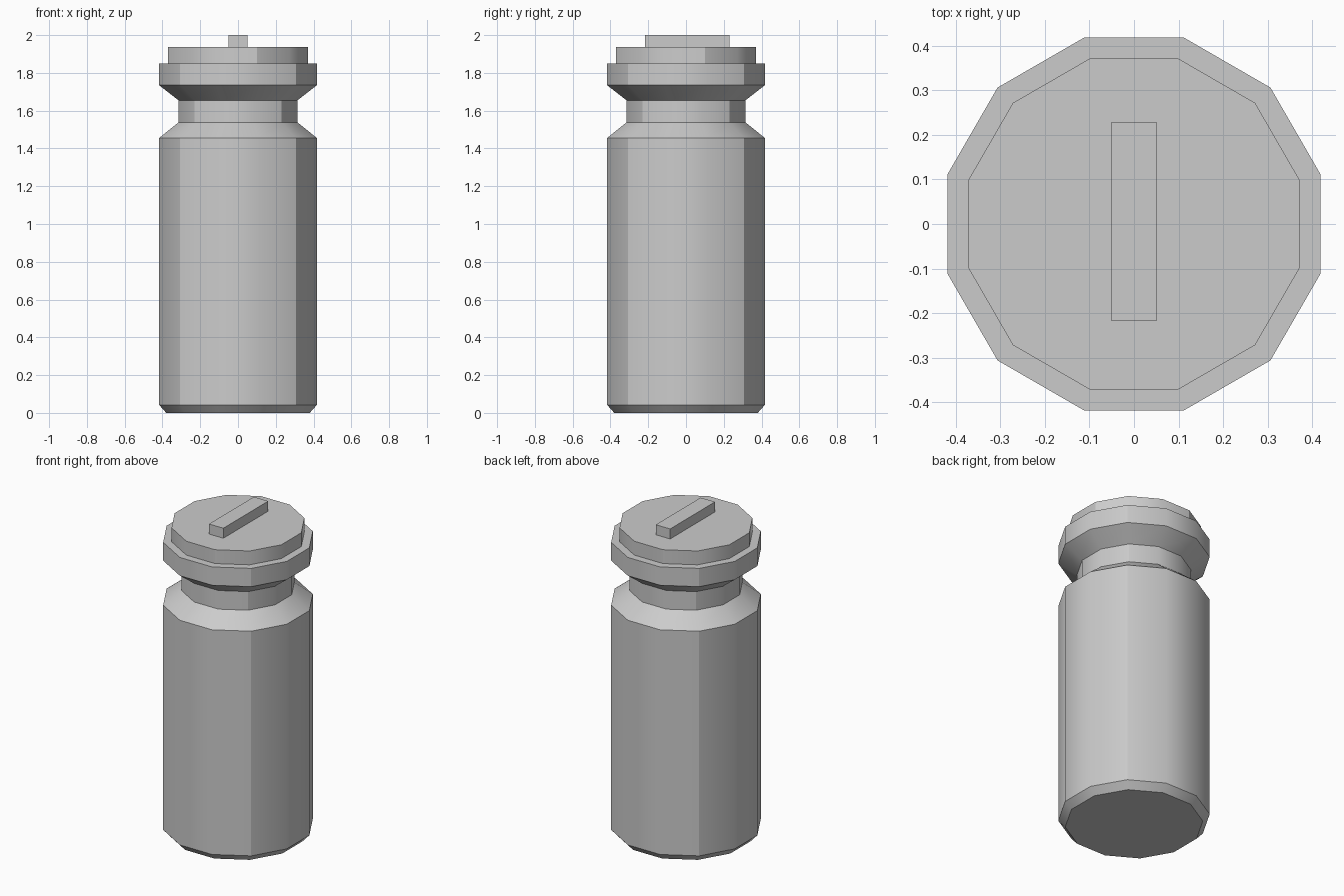
import bpy
import bmesh
from math import cos, sin, radians

cube = bpy.data.objects.get("Cube")
if cube:
    bpy.data.objects.remove(cube, do_unlink=True)

SIDES = 12

grey = bpy.data.materials.new("plain grey")
grey.use_nodes = True
colour = (0.6, 0.6, 0.6, 1)
grey.diffuse_color = colour
grey.node_tree.nodes["Principled BSDF"].inputs["Base Color"].default_value = colour


def finish(name, bm):
    bmesh.ops.recalc_face_normals(bm, faces=bm.faces)
    mesh = bpy.data.meshes.new(name)
    bm.to_mesh(mesh)
    bm.free()
    mesh.materials.append(grey)
    obj = bpy.data.objects.new(name, mesh)
    bpy.context.collection.objects.link(obj)
    return obj


def turned(name, profile, crease):
    """Turn (half width, height) points into a twelve-sided solid.
    Rings are sharp; upright corners are sharp once per quarter turn."""
    bm = bmesh.new()
    rings = []
    for width, z in profile:
        r = width / cos(radians(15))
        angles = [radians(15 + 30 * i) for i in range(SIDES)]
        rings.append([bm.verts.new((r * cos(a), r * sin(a), z)) for a in angles])
    for low, high in zip(rings, rings[1:]):
        for i in range(SIDES):
            j = (i + 1) % SIDES
            bm.faces.new((low[i], low[j], high[j], high[i])).smooth = True
    bm.faces.new(rings[0])
    bm.faces.new(rings[-1])
    for ring in rings:
        for i in range(SIDES):
            bm.edges.get((ring[i], ring[(i + 1) % SIDES])).smooth = False
    for (w0, _), (w1, _), low, high in zip(profile, profile[1:], rings, rings[1:]):
        if w0 == w1:
            for i in range(crease, SIDES, 3):
                bm.edges.get((low[i], high[i])).smooth = False
    return finish(name, bm)


# Bottle: chamfered base, straight wall, shoulder, neck and flared collar
turned("bottle_body", [
    (0.38, 0), (0.418, 0.043), (0.418, 1.455), (0.315, 1.538),
    (0.315, 1.655), (0.418, 1.735), (0.418, 1.85),
], crease=1)

# Flat lid on the collar
turned("lid", [(0.371, 1.85), (0.371, 1.937)], crease=0)

# Grip bar across the lid
bm = bmesh.new()
bmesh.ops.create_cube(bm, size=1)
bmesh.ops.scale(bm, vec=(0.1, 0.446, 0.064), verts=bm.verts)
bmesh.ops.translate(bm, vec=(0, 0.006, 1.968), verts=bm.verts)
finish("lid_grip", bm)
